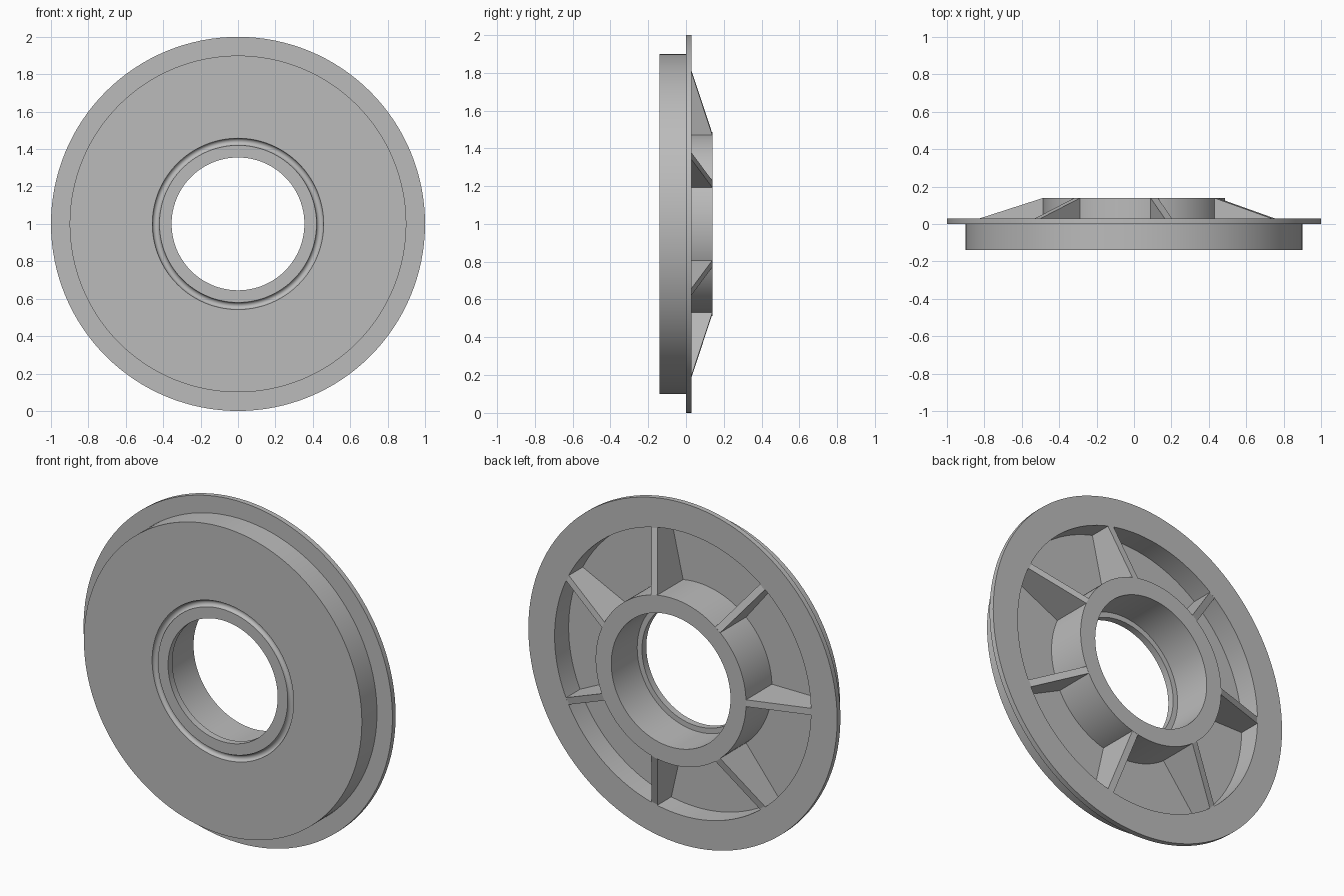
import bpy, bmesh, math
from mathutils import Vector

if "Cube" in bpy.data.objects:
    bpy.data.objects.remove(bpy.data.objects["Cube"], do_unlink=True)

SEGMENTS = 128
RIBS = 7
CENTRE = Vector((0, 0, 1))

grey = bpy.data.materials.new("plain grey")
grey.use_nodes = True
grey.diffuse_color = (0.5, 0.5, 0.5, 1)
grey.node_tree.nodes["Principled BSDF"].inputs["Base Color"].default_value = grey.diffuse_color


def add_object(name, bm):
    bmesh.ops.recalc_face_normals(bm, faces=bm.faces)
    mesh = bpy.data.meshes.new(name)
    bm.to_mesh(mesh)
    bm.free()
    mesh.materials.append(grey)
    obj = bpy.data.objects.new(name, mesh)
    obj.location = CENTRE
    bpy.context.collection.objects.link(obj)
    return obj


def lathe(name, profile):
    """Turn a closed (radius, y) profile around the y axis."""
    bm = bmesh.new()
    rings = []
    for i in range(SEGMENTS):
        a = math.tau * i / SEGMENTS
        rings.append([bm.verts.new((r * math.cos(a), y, r * math.sin(a))) for r, y in profile])
    n = len(profile)
    for i, ring in enumerate(rings):
        nxt = rings[(i + 1) % SEGMENTS]
        for j in range(n):
            k = (j + 1) % n
            bm.faces.new((ring[j], ring[k], nxt[k], nxt[j]))
    return add_object(name, bm)


# Rounded groove in the front face, around the hub
mid, rad, front = 0.439, 0.019, -0.14
groove = [(mid - rad * math.cos(math.pi * i / 8), front + rad * math.sin(math.pi * i / 8))
          for i in range(9)]

# Turned body: front lip, groove, drum, flange, rear pocket, hub, stepped bore
body = lathe("flanged_body", [(0.355, front)] + groove + [
    (0.9, front), (0.9, 0), (1, 0), (1, 0.03),
    (0.83, 0.03), (0.83, -0.1), (0.487, -0.1), (0.487, 0.14),
    (0.386, 0.14), (0.386, -0.1), (0.355, -0.1)])
bpy.ops.object.select_all(action="DESELECT")
body.select_set(True)
bpy.context.view_layer.objects.active = body
bpy.ops.object.shade_smooth_by_angle(angle=math.radians(30))

# Sloping stiffening ribs from the hub to the flange
rib_side = [(0.45, -0.11), (0.85, -0.11), (0.85, 0.029),
            (0.825, 0.03), (0.487, 0.139), (0.45, 0.139)]
for i in range(RIBS):
    bm = bmesh.new()
    face = bm.faces.new([bm.verts.new((r, y, -0.02)) for r, y in rib_side])
    extruded = bmesh.ops.extrude_face_region(bm, geom=[face])["geom"]
    bmesh.ops.translate(bm, vec=(0, 0, 0.04),
                        verts=[v for v in extruded if isinstance(v, bmesh.types.BMVert)])
    rib = add_object(f"rib_{i + 1}", bm)
    rib.rotation_euler.y = math.pi + math.tau * i / RIBS
